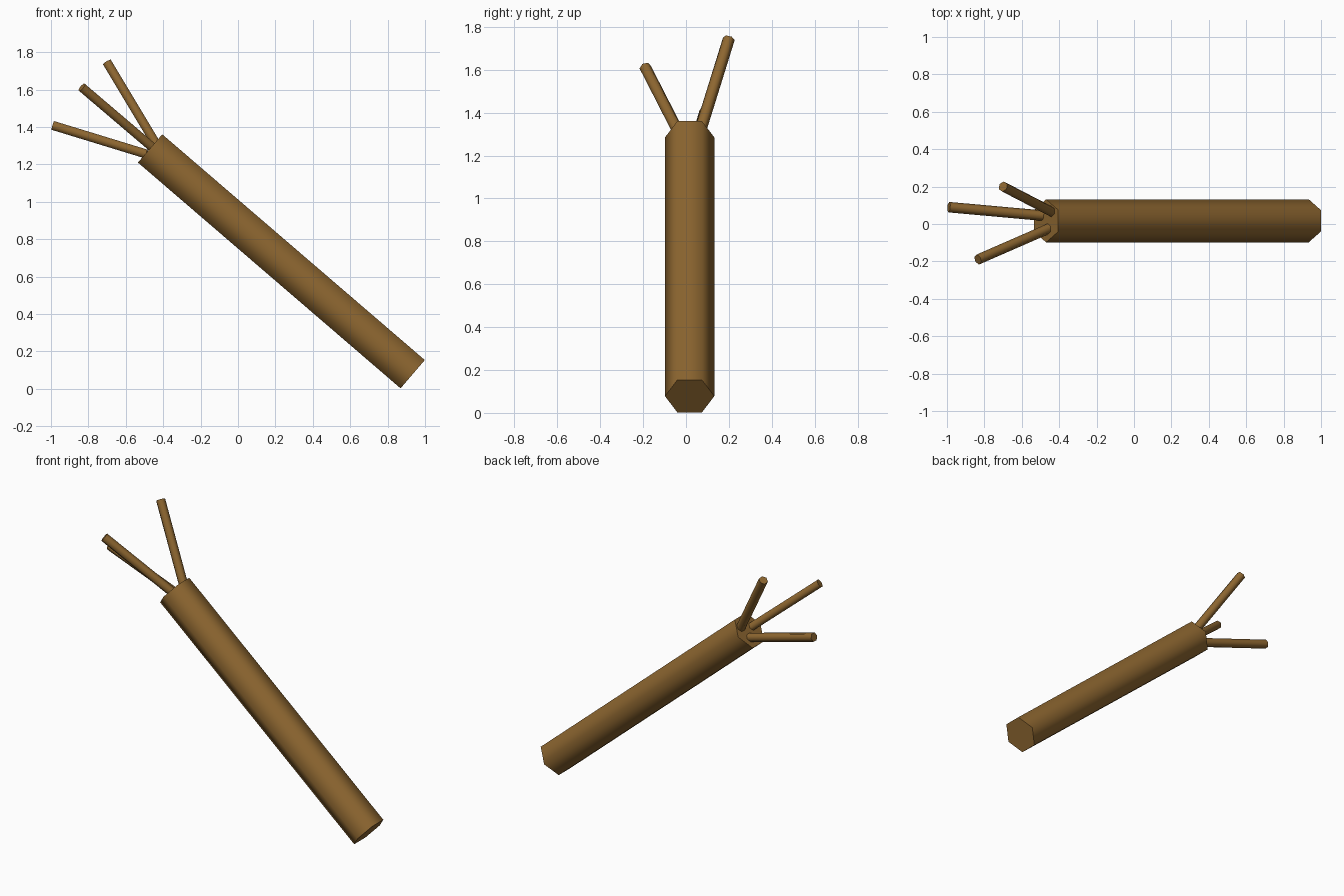
import bpy, math
from mathutils import Vector, Matrix

if "Cube" in bpy.data.objects:
    bpy.data.objects.remove(bpy.data.objects["Cube"])

bark = bpy.data.materials.new("bark")
bark.diffuse_color = (0.27, 0.135, 0.03, 1)
bark.use_nodes = True
bark.node_tree.nodes["Principled BSDF"].inputs["Base Color"].default_value = bark.diffuse_color


def rod(name, start, end, radius):
    """Six-sided rod between two points, with corners pointing along y."""
    a, b = Vector(start), Vector(end)
    z = (b - a).normalized()
    x = (Vector((0, 1, 0)) - z * z.y).normalized()
    y = z.cross(x)
    bpy.ops.mesh.primitive_cylinder_add(vertices=6, radius=radius, depth=(b - a).length)
    ob = bpy.context.object
    ob.name = name
    rot = Matrix((x, y, z)).transposed().to_4x4()
    # cylinder corners start on local y, so turn them onto local x
    ob.data.transform(Matrix.Translation((a + b) / 2) @ rot @ Matrix.Rotation(math.radians(90), 4, 'Z'))
    ob.data.materials.append(bark)
    bpy.ops.object.shade_smooth_by_angle(angle=math.radians(65))
    return ob


# Leaning trunk
rod("trunk", (0.934, 0.017, 0.078), (-0.470, 0.017, 1.285), 0.115)

# Three twigs fanning out of the upper end
twigs = [
    ((-0.43, 0.060, 1.295), (-0.70, 0.200, 1.745)),
    ((-0.445, -0.020, 1.280), (-0.835, -0.190, 1.612)),
    ((-0.49, 0.045, 1.255), (-0.99, 0.090, 1.408)),
]
for i, (start, end) in enumerate(twigs, 1):
    rod(f"twig_{i}", start, end, 0.028)
